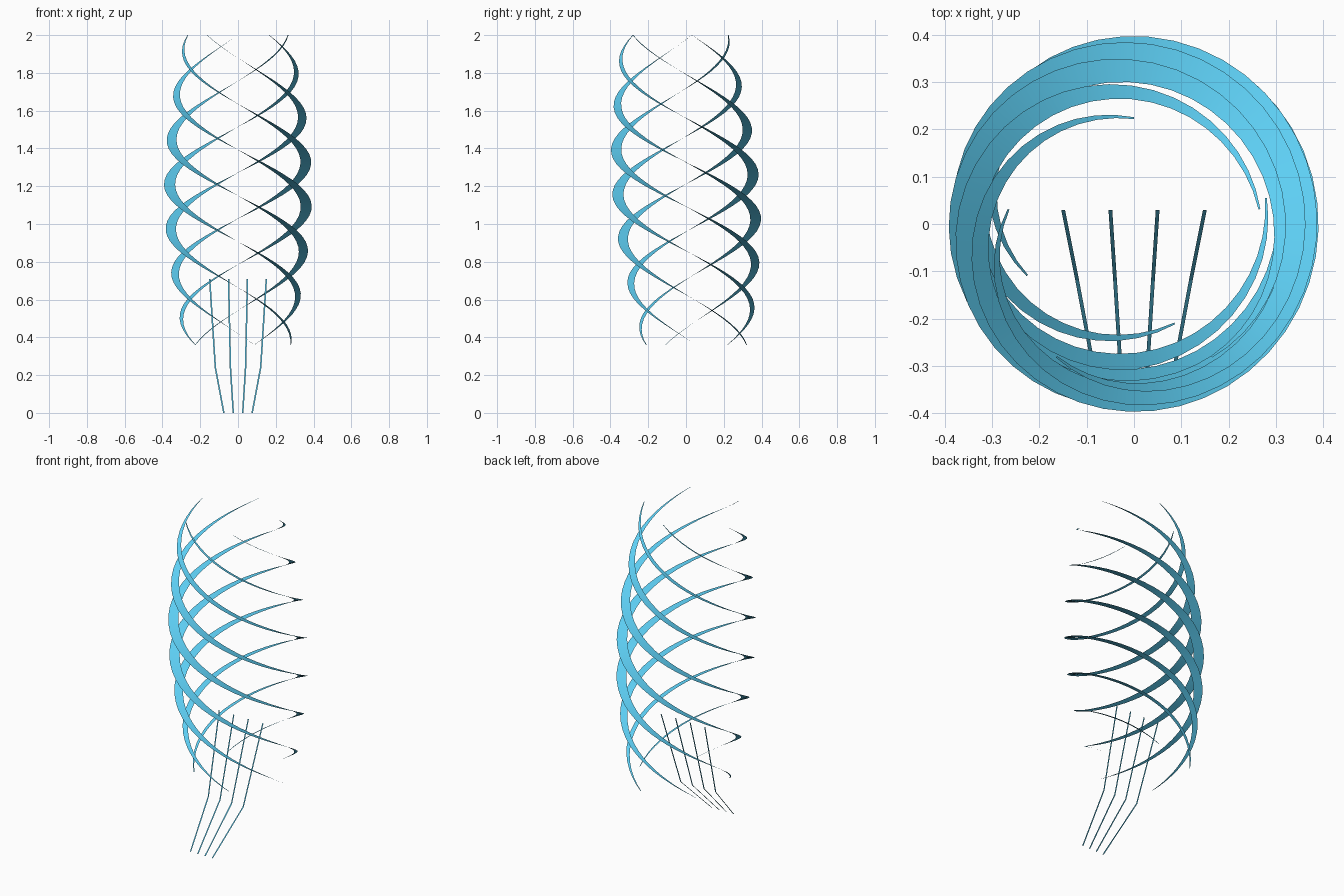
import bpy
from math import sin, cos, pi, radians
from mathutils import Vector

if "Cube" in bpy.data.objects:
    bpy.data.objects.remove(bpy.data.objects["Cube"])

mat = bpy.data.materials.new("sky_blue")
mat.diffuse_color = (0.11, 0.62, 0.9, 1)
mat.use_nodes = True
mat.node_tree.nodes["Principled BSDF"].inputs["Base Color"].default_value = mat.diffuse_color


def strip(name, pairs, smooth):
    """Flat ribbon made from pairs of edge points."""
    verts = [p for pair in pairs for p in pair]
    faces = [(2 * i, 2 * i + 1, 2 * i + 3, 2 * i + 2) for i in range(len(pairs) - 1)]
    me = bpy.data.meshes.new(name)
    me.from_pydata(verts, [], faces)
    me.materials.append(mat)
    if smooth:
        me.shade_smooth()
    ob = bpy.data.objects.new(name, me)
    bpy.context.collection.objects.link(ob)
    return ob


# Five barrel-shaped helical ribbons, lying radially, leaning slightly to the front
Z0, Z1, TWIST, SEGS = 0.36, 2.0, radians(-486), 60
for k in range(5):
    pairs = []
    for i in range(SEGS + 1):
        t = i / SEGS
        a = radians(72 * k) + TWIST * t
        bulge = sin(pi * t)
        outer = 0.281 + 0.111 * bulge
        inner = outer - 0.004 - 0.055 * bulge
        centre = Vector((0, 0.055 * (1 - 2 * t), Z0 + (Z1 - Z0) * t))
        d = Vector((cos(a), sin(a), 0))
        # face winding turns the normals upward
        pairs.append((centre + d * outer, centre + d * inner))
    strip(f"spiral_ribbon_{k + 1}", pairs, True)

# Four thin bent strands fanning out from the front foot into the cage
path = [(0.075, -0.36, 0.0), (0.12, -0.12, 0.24), (0.15, 0.03, 0.71)]
half = 0.004
for k, f in enumerate((-1, -1 / 3, 1 / 3, 1)):
    pairs = [((x * f - half, y, z), (x * f + half, y, z)) for x, y, z in path]
    strip(f"strand_{k + 1}", pairs, False)
